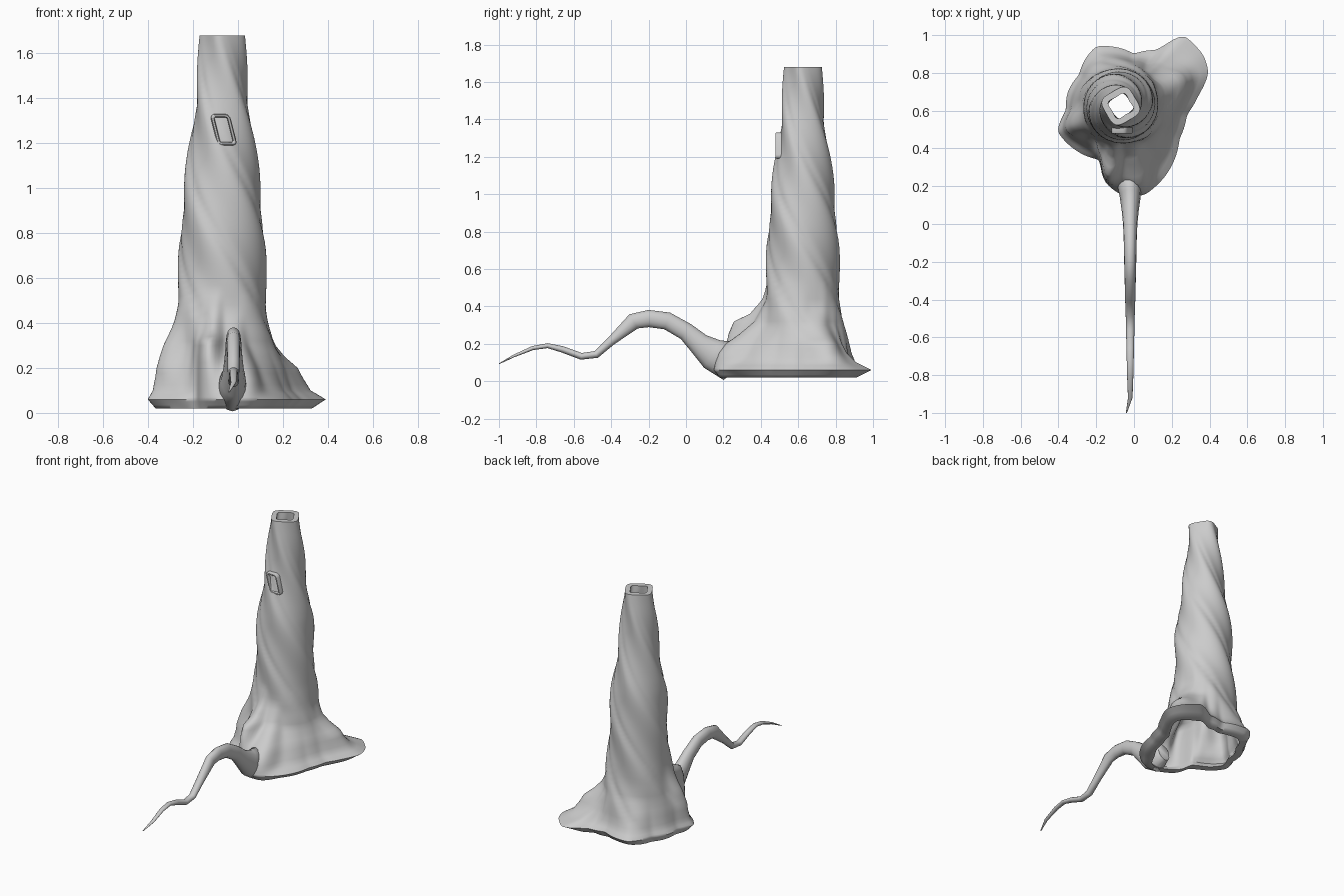
import bpy, bmesh, math
from math import sin, cos, pi, radians
from mathutils import Vector

if "Cube" in bpy.data.objects:
    bpy.data.objects.remove(bpy.data.objects["Cube"])

CX, CY, TOP, SEG = -0.07, 0.625, 1.68, 160


def interp(table, x):
    if x <= table[0][0]:
        return table[0][1]
    for (a, u), (b, v) in zip(table, table[1:]):
        if x <= b:
            t = (x - a) / (b - a)
            return u + (v - u) * t
    return table[-1][1]


def smooth_interp(table, x, w):
    return sum(interp(table, x + w * k) for k in (-1, -0.5, 0, 0.5, 1)) / 5


def loft(name, rings, cyclic=False, caps=False, angle=55):
    """Skin a list of closed point rings."""
    bm = bmesh.new()
    vs = [[bm.verts.new(p) for p in r] for r in rings]
    n = len(vs[0])
    pairs = list(zip(vs, vs[1:])) + ([(vs[-1], vs[0])] if cyclic else [])
    for a, b in pairs:
        for i in range(n):
            j = (i + 1) % n
            bm.faces.new((a[i], a[j], b[j], b[i]))
    if caps:
        bm.faces.new(vs[0])
        bm.faces.new(vs[-1])
    bmesh.ops.recalc_face_normals(bm, faces=bm.faces)
    me = bpy.data.meshes.new(name)
    bm.to_mesh(me)
    bm.free()
    ob = bpy.data.objects.new(name, me)
    bpy.context.collection.objects.link(ob)
    bpy.ops.object.select_all(action='DESELECT')
    ob.select_set(True)
    bpy.context.view_layer.objects.active = ob
    bpy.ops.object.shade_smooth_by_angle(angle=radians(angle))
    return ob


# Root outline on the ground, stored as angle -> radius about the trunk axis
outline = [(-0.405, 0.49), (-0.18, 0.34), (-0.16, 0.23), (-0.08, 0.16), (0.05, 0.15),
           (0.17, 0.26), (0.24, 0.45), (0.28, 0.58), (0.34, 0.68), (0.395, 0.80),
           (0.37, 0.89), (0.255, 1.005), (0.13, 0.92), (0.0, 0.90), (-0.12, 0.94),
           (-0.2, 0.94), (-0.26, 0.87), (-0.29, 0.79), (-0.35, 0.7), (-0.36, 0.6), (-0.395, 0.53)]
polar = sorted((math.atan2(y - CY, x - CX), math.hypot(x - CX, y - CY)) for x, y in outline)
polar = [(a + k * 2 * pi, r) for k in (-1, 0, 1) for a, r in polar]

# Height profiles: trunk radius, and root flare (general, then per direction)
trunk = [(0.02, .235), (0.2, .228), (0.4, .212), (0.6, .197), (0.8, .192), (1.0, .178),
         (1.2, .147), (1.4, .124), (1.68, .1)]
flare = [(0.02, .72), (0.06, 1), (0.1, .7), (0.15, .55), (0.2, .42), (0.25, .25), (0.3, .12), (0.4, .03), (0.55, 0)]
front = [(0.02, .85), (0.06, 1), (0.18, .97), (0.25, .93), (0.32, .8), (0.36, .4), (0.43, .12), (0.55, 0)]
neck = [(0.02, .88), (0.06, 1), (0.1, .97), (0.15, .9), (0.2, .75), (0.25, .5), (0.32, .2), (0.45, 0)]
right = [(0.02, .75), (0.06, 1), (0.1, .72), (0.15, .6), (0.2, .52), (0.25, .3), (0.3, .15), (0.4, 0)]
left = [(0.02, .7), (0.06, 1), (0.1, .8), (0.15, .73), (0.2, .7), (0.3, .5), (0.4, .2), (0.5, 0)]
back = [(0.02, .6), (0.06, 1), (0.1, .6), (0.15, .36), (0.2, .24), (0.3, .05), (0.4, 0)]
lobes = [(-104, 15, front), (-78, 14, neck), (18, 14, right), (200, 18, left), (50, 16, back), (95, 25, back)]


def radius(th, z):
    a = th - radians(-15 + 195 * (TOP - z)) + pi / 4
    n = 2.75 + 1.2 * max(0, (z - 1.0) / 0.68)
    sq = (abs(cos(a)) ** n + abs(sin(a)) ** n) ** (-1 / n)
    r = smooth_interp(trunk, z, 0.08) * sq / 2 ** (0.5 - 1 / n)
    u = ((a - pi / 4) / (pi / 2)) % 1           # fluted groove beside each ridge
    groove = 0.045 * min(1, (TOP - z) / 0.2) * math.exp(-((u - 0.17) / 0.09) ** 2)
    r *= 1.012 - groove
    f = interp(flare, z)
    for centre, width, table in lobes:
        d = (th - radians(centre) + pi) % (2 * pi) - pi
        f += (interp(table, z) - f) * math.exp(-abs(d / radians(width)) ** 3)
    return r + (smooth_interp(polar, th, 0.05) - r) * f


def ring(z, thick=0.0):
    pts = []
    for i in range(SEG):
        th = -pi + 2 * pi * i / SEG
        r = radius(th, z) - thick
        pts.append((CX + r * cos(th), CY + r * sin(th), z))
    return pts


# Hollow twisted trunk with flared roots: outer skin up, inner skin down
levels = [0.02, 0.035, 0.05, 0.06, 0.07, 0.085, 0.1, 0.125, 0.15, 0.175, 0.2, 0.225, 0.25,
          0.275, 0.3, 0.32, 0.34, 0.36, 0.38, 0.41, 0.44, 0.48, 0.52]
levels += [0.52 + (TOP - 0.52) * k / 48 for k in range(1, 49)]
rings = [ring(z) for z in levels]
rings += [ring(z, 0.035 + 0.015 * (1 - z / TOP)) for z in reversed(levels)]
loft("twisted_trunk", rings, cyclic=True)

# Long wavy root: (y, z, half height, half width, x)
path = [(0.27, 0.12, .06, .045, -.03), (0.22, 0.11, .105, .065, -.025), (0.14, 0.145, .085, .055, -.02),
        (0.07, 0.20, .06, .045, -.02), (0.0, 0.265, .048, .038, -.02), (-0.1, 0.322, .047, .034, -.02),
        (-0.2, 0.335, .046, .032, -.02), (-0.28, 0.32, .044, .03, -.02), (-0.4, 0.215, .024, .027, -.02),
        (-0.48, 0.143, .02, .024, -.02), (-0.56, 0.133, .018, .022, -.02), (-0.66, 0.17, .017, .02, -.02),
        (-0.74, 0.19, .013, .018, -.02), (-0.82, 0.177, .011, .016, -.02), (-0.92, 0.135, .007, .012, -.02),
        (-1.0, 0.093, .002, .003, -.04)]
root = []
for i, (y, z, h, w, x) in enumerate(path):
    p, q = path[max(i - 1, 0)], path[min(i + 1, len(path) - 1)]
    t = Vector((0, q[0] - p[0], q[1] - p[1])).normalized()
    up = Vector((0, t.z, -t.y))
    root.append([Vector((x + w * cos(a), y, z)) + up * h * sin(a)
                 for a in (2 * pi * k / 16 for k in range(16))])
loft("wavy_root", root, caps=True, angle=60)

# Slanted window frame: rounded section swept round a leaning rounded rectangle
loop = []
for sx, sz, start in ((1, 1, 0), (-1, 1, 90), (-1, -1, 180), (1, -1, 270)):
    for k in range(5):
        a = radians(start + 22.5 * k)
        loop.append((sx * 0.022 + 0.014 * cos(a), sz * 0.048 + 0.014 * sin(a), cos(a), sin(a)))
frame = []
for u, v, nu, nv in loop:
    sec = []
    for off, dep in ((-.008, .025), (-.008, -.006), (-.004, -.012), (.004, -.012), (.008, -.006), (.008, .025)):
        lu, lv = u + nu * off, v + nv * off
        sec.append((-0.064 + lu - 0.25 * lv, 0.49 + dep, 1.26 + lv))
    frame.append(sec)
loft("window_frame", frame, cyclic=True)
